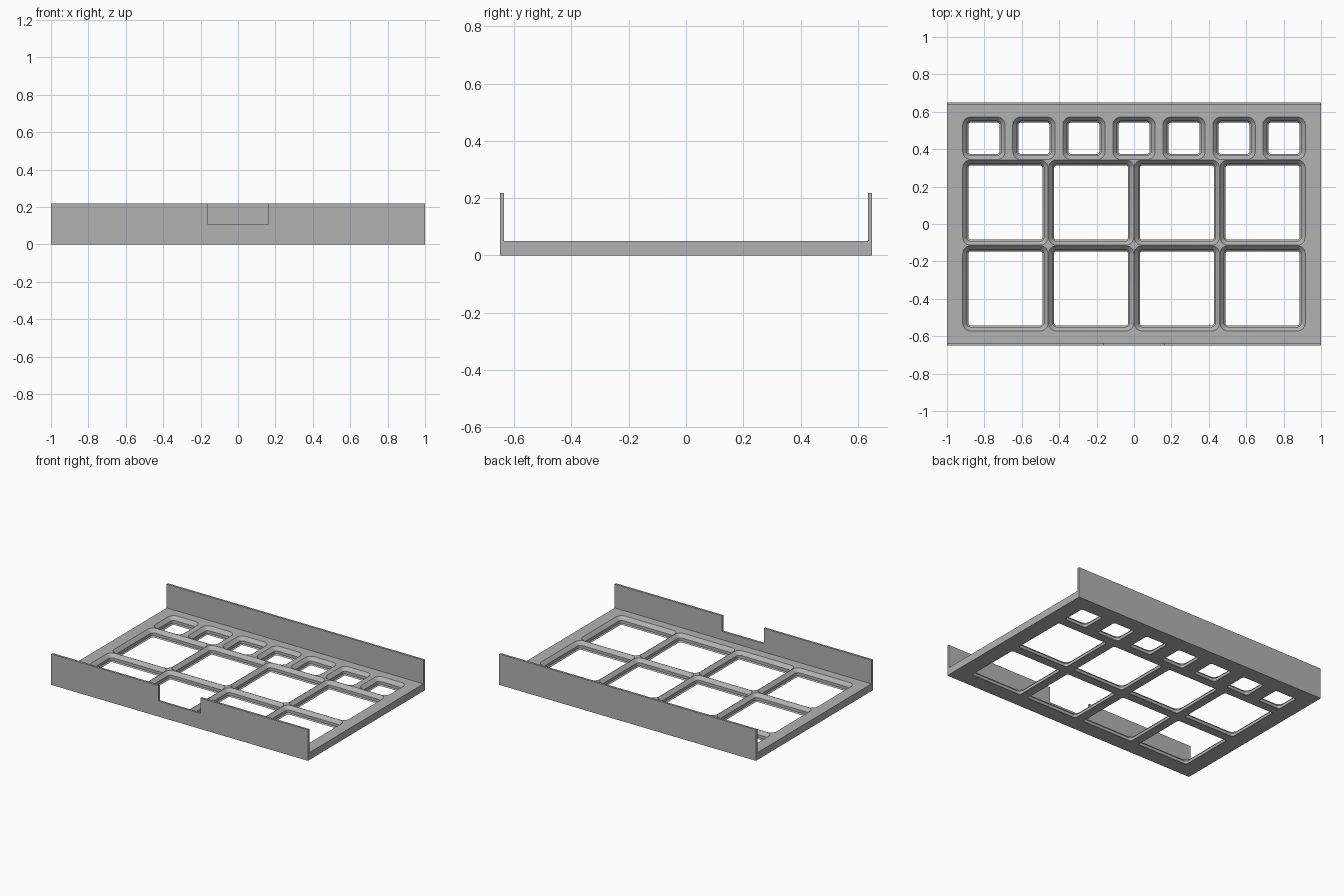
import bpy, bmesh, math
from mathutils import Vector

cube = bpy.data.objects.get("Cube")
if cube:
    bpy.data.objects.remove(cube, do_unlink=True)

HALF_X, HALF_Y = 1.0, 0.65
WALL, WALL_TOP, PLATE_TOP = 0.015, 0.218, 0.051
CELL = 0.4585            # full cell pitch
MM = CELL / 42           # cell profile unit
GAP = 0.0012             # thin flat left on the ribs

grey = bpy.data.materials.new("plain grey")
grey.use_nodes = True
colour = (0.45, 0.45, 0.45, 1)
grey.diffuse_color = colour
grey.node_tree.nodes["Principled BSDF"].inputs["Base Color"].default_value = colour


def finish(bm, name):
    bmesh.ops.recalc_face_normals(bm, faces=bm.faces)
    mesh = bpy.data.meshes.new(name)
    bm.to_mesh(mesh)
    bm.free()
    mesh.materials.append(grey)
    obj = bpy.data.objects.new(name, mesh)
    bpy.context.collection.objects.link(obj)
    return obj


def ring(bm, cx, cy, half_x, half_y, radius, z, steps=6):
    """Closed loop of vertices on a rounded rectangle."""
    verts = []
    for i, (sx, sy) in enumerate([(1, 1), (-1, 1), (-1, -1), (1, -1)]):
        for k in range(steps + 1 if radius else 1):
            a = (i + k / steps) * math.pi / 2
            verts.append(bm.verts.new((cx + sx * (half_x - radius) + radius * math.cos(a),
                                       cy + sy * (half_y - radius) + radius * math.sin(a), z)))
    return verts


def edges_of(bm, loop):
    result = []
    for a, b in zip(loop, loop[1:] + loop[:1]):
        result.append(bm.edges.get((a, b)) or bm.edges.new((a, b)))
    return result


def loft(bm, rings):
    for low, high in zip(rings, rings[1:]):
        n = len(low)
        for i in range(n):
            j = (i + 1) % n
            bm.faces.new((low[i], low[j], high[j], high[i]))


# Cell layout: two rows of large cells and one row of small ones at the back
cells = []
for row_y in (-0.75 * CELL, 0.25 * CELL):
    cells += [((i - 1.5) * CELL, row_y, CELL / 2) for i in range(4)]
small_pitch = 3.5 * CELL / 6
cells += [((i - 3) * small_pitch, CELL, CELL / 4) for i in range(7)]

# Grid plate with stepped, chamfered openings
bm = bmesh.new()
outer = [ring(bm, 0, 0, HALF_X, HALF_Y - WALL, 0, z) for z in (0, PLATE_TOP)]
loft(bm, outer)
bottom_edges, top_edges = edges_of(bm, outer[0]), edges_of(bm, outer[1])
profile = [(0, 2.85 * MM), (0.7 * MM, 2.15 * MM), (2.5 * MM, 2.15 * MM), (PLATE_TOP, GAP)]
for cx, cy, half in cells:
    rings = [ring(bm, cx, cy, half - inset, half - inset, 4 * MM - inset, z)
             for z, inset in profile]
    loft(bm, rings)
    bottom_edges += edges_of(bm, rings[0])
    top_edges += edges_of(bm, rings[-1])
for edges, up in ((bottom_edges, -1), (top_edges, 1)):
    bmesh.ops.triangle_fill(bm, edges=edges, use_beauty=True, normal=Vector((0, 0, up)))
plate = finish(bm, "grid_plate")


def wall(name, outline, y):
    """Upright panel extruded from an x-z outline."""
    bm = bmesh.new()
    face = bm.faces.new([bm.verts.new((x, y, z)) for x, z in outline])
    extruded = bmesh.ops.extrude_face_region(bm, geom=[face])
    moved = [v for v in extruded["geom"] if isinstance(v, bmesh.types.BMVert)]
    bmesh.ops.translate(bm, verts=moved, vec=(0, WALL, 0))
    return finish(bm, name)


# Plain back wall, and front wall with a finger notch
NOTCH_X, NOTCH_Z = 0.163, 0.109
wall("back_wall", [(-1, 0), (1, 0), (1, WALL_TOP), (-1, WALL_TOP)], HALF_Y - WALL)
wall("front_wall", [(-1, 0), (1, 0), (1, WALL_TOP), (NOTCH_X, WALL_TOP),
                    (NOTCH_X, NOTCH_Z), (-NOTCH_X, NOTCH_Z),
                    (-NOTCH_X, WALL_TOP), (-1, WALL_TOP)], -HALF_Y)

# Smooth rounded corners, sharp edges kept
bpy.ops.object.select_all(action="DESELECT")
plate.select_set(True)
bpy.context.view_layer.objects.active = plate
bpy.ops.object.shade_smooth_by_angle(angle=math.radians(30))
